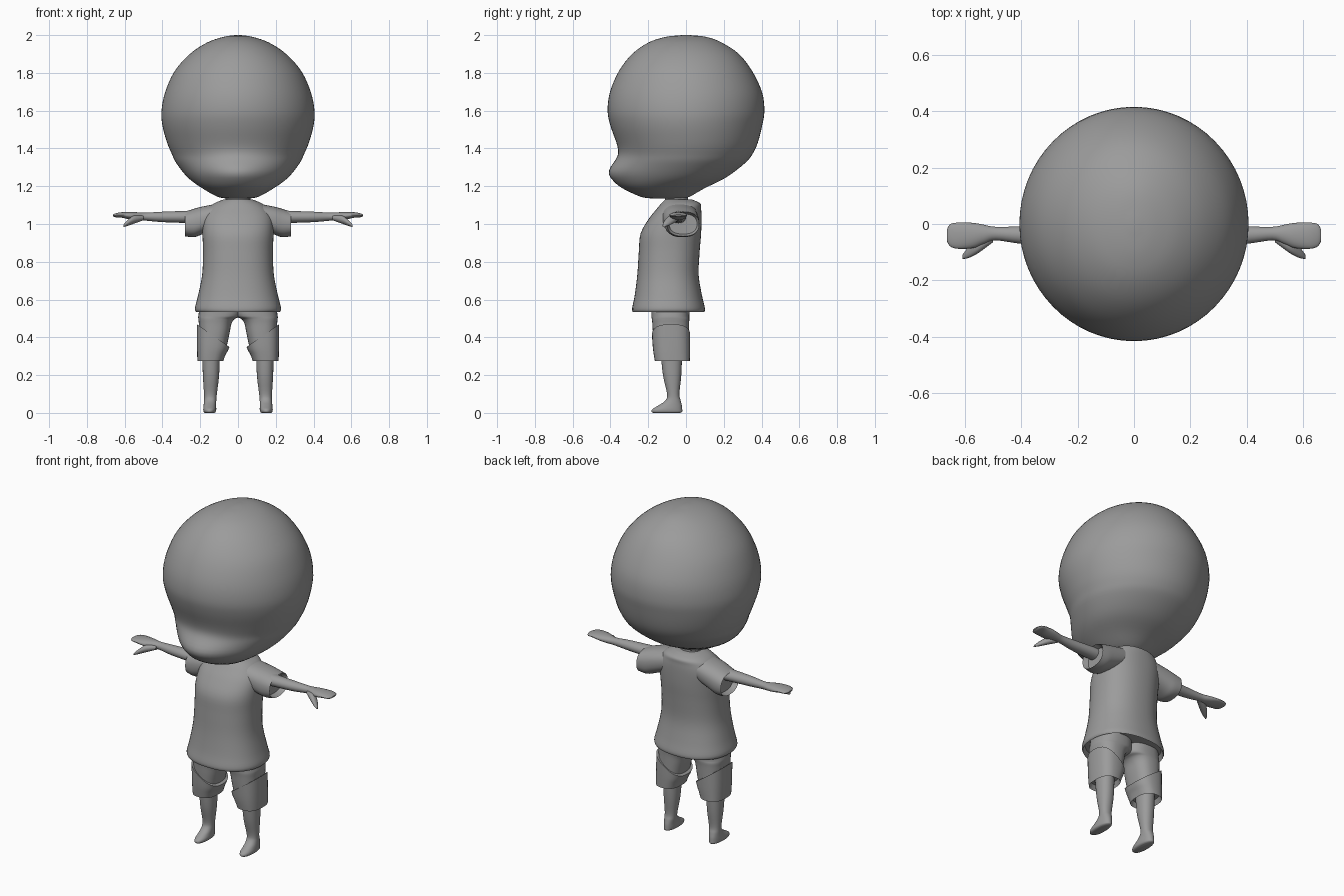
import bpy, bmesh, math

if "Cube" in bpy.data.objects:
    bpy.data.objects.remove(bpy.data.objects["Cube"])

grey = bpy.data.materials.new("plain grey")
grey.diffuse_color = (0.33, 0.33, 0.33, 1)
grey.use_nodes = True
grey.node_tree.nodes["Principled BSDF"].inputs["Base Color"].default_value = grey.diffuse_color


def spline(rows, sub):
    """Smoothly interpolate the ring table."""
    out = []
    for i in range(len(rows) - 1):
        a, b = rows[max(i - 1, 0)], rows[i]
        c, d = rows[i + 1], rows[min(i + 2, len(rows) - 1)]
        for s in range(sub):
            t = s / sub
            out.append([0.5 * (2 * q + (r - p) * t + (2 * p - 5 * q + 4 * r - w) * t * t
                               + (3 * q - p - 3 * r + w) * t ** 3)
                        for p, q, r, w in zip(a, b, c, d)])
    return out + [list(rows[-1])]


def loft(name, rows, axis="Z", n=32, sub=4, power=2.0, mirror=False, hollow=None, shape=None):
    """Loft ovals; each row is (position, low1, high1, low2, high2) across the axis."""
    bm = bmesh.new()
    rings = []
    for t, a0, a1, b0, b1 in spline(rows, sub):
        ring = []
        for k in range(n):
            ang = 2 * math.pi * k / n
            c, s = math.cos(ang), math.sin(ang)
            u = math.copysign(abs(c) ** (2 / power), c)
            v = math.copysign(abs(s) ** (2 / power), s)
            a = (a0 + a1) / 2 + (a1 - a0) / 2 * u
            b = (b0 + b1) / 2 + (b1 - b0) / 2 * v
            co = (a, b, t) if axis == "Z" else (t, a, b)
            ring.append(bm.verts.new(co))
        rings.append(ring)
    for r, q in zip(rings, rings[1:]):
        for k in range(n):
            j = (k + 1) % n
            bm.faces.new((r[k], r[j], q[j], q[k]))
    caps = {"start": bm.faces.new(rings[0][::-1]), "end": bm.faces.new(rings[-1])}
    bmesh.ops.recalc_face_normals(bm, faces=bm.faces)
    # recessed openings for hems
    if hollow:
        bmesh.ops.inset_individual(bm, faces=[caps[hollow]], thickness=0.012, depth=-0.03)
    if shape:
        for v in bm.verts:
            shape(v.co)
    me = bpy.data.meshes.new(name)
    bm.to_mesh(me)
    bm.free()
    me.materials.append(grey)
    ob = bpy.data.objects.new(name, me)
    bpy.context.collection.objects.link(ob)
    if mirror:
        ob.modifiers.new("mirror", "MIRROR")
    bpy.ops.object.select_all(action="DESELECT")
    ob.select_set(True)
    bpy.context.view_layer.objects.active = ob
    bpy.ops.object.shade_smooth_by_angle(angle=math.radians(40))
    return ob


def centred(rows):
    return [(z, -w, w, f, b) for z, w, f, b in rows]


def muzzle(co):
    """Push the lower face forward in a soft bulge."""
    front = min(1, max(0, -co.y / .2))
    co.y -= .10 * front * math.exp(-((co.z - 1.26) / .08) ** 2 - (co.x / .24) ** 2)


def slant(co):
    """Raise the outer side of a cuff's top edge and lower the inner side."""
    co.z += .7 * (co.x - .14) * max(0, co.z - .31) / .105


# Large head with a low muzzle bulge
loft("head", centred([
    (1.135, .06, -.17, -.02), (1.145, .11, -.23, .02), (1.19, .19, -.292, .10),
    (1.245, .265, -.302, .21), (1.32, .325, -.33, .31), (1.37, .35, -.345, .352),
    (1.43, .375, -.367, .38), (1.52, .40, -.40, .403), (1.60, .405, -.415, .415),
    (1.70, .385, -.402, .402), (1.81, .335, -.355, .35), (1.90, .255, -.285, .28),
    (1.96, .165, -.20, .19), (1.99, .08, -.11, .11), (2.0, .015, -.02, .02)]),
    n=64, shape=muzzle)

loft("neck", centred([(1.06, .065, -.11, .01), (1.16, .065, -.11, .01)]), sub=1)

# Shirt body and sleeves
loft("shirt", centred([
    (.535, .222, -.282, .098), (.555, .228, -.285, .10), (.62, .212, -.272, .085),
    (.73, .19, -.258, .067), (.85, .185, -.25, .072), (.95, .188, -.24, .08),
    (1.03, .185, -.195, .082), (1.08, .16, -.155, .08), (1.11, .125, -.13, .075),
    (1.13, .075, -.11, .03)]), n=48, power=2.3, hollow="start")
loft("sleeve", [
    (.10, -.13, .06, .98, 1.11), (.19, -.12, .067, .945, 1.092),
    (.235, -.11, .07, .93, 1.08), (.28, -.10, .07, .935, 1.065)],
    axis="X", power=2.4, mirror=True, hollow="end")

# Arms with mitten hands
loft("arm", [
    (.20, -.08, 0, 1.0, 1.075), (.27, -.08, 0, 1.005, 1.07), (.40, -.07, -.008, 1.01, 1.065),
    (.49, -.058, -.01, 1.018, 1.06), (.53, -.07, -.003, 1.02, 1.062),
    (.57, -.085, .004, 1.024, 1.064), (.62, -.088, .005, 1.034, 1.062),
    (.65, -.08, 0, 1.036, 1.056), (.663, -.06, -.02, 1.042, 1.05)],
    axis="X", n=24, mirror=True)
loft("thumb", [
    (.50, -.065, -.03, 1.02, 1.045), (.55, -.102, -.05, 1.002, 1.045),
    (.585, -.12, -.08, .99, 1.02), (.607, -.124, -.108, .984, .996)],
    axis="X", n=16, mirror=True)

# Shorts and their slanted lower panels
loft("shorts", [
    (.33, .064, .205, -.168, .014), (.42, .045, .205, -.175, .015),
    (.47, .035, .207, -.178, .016), (.497, .018, .21, -.181, .018),
    (.515, -.012, .21, -.183, .018), (.57, -.012, .20, -.185, .02)], power=2.5, mirror=True)
loft("shorts_cuff", [
    (.275, .078, .215, -.165, .02), (.34, .057, .217, -.175, .022),
    (.415, .045, .218, -.18, .022)], power=2.6, mirror=True, hollow="start", shape=slant)

# Legs and feet
loft("leg", [
    (.33, .095, .19, -.135, -.02), (.20, .10, .186, -.122, -.025),
    (.10, .112, .18, -.10, -.035), (.065, .115, .18, -.11, -.028),
    (.04, .116, .182, -.145, -.022), (.02, .115, .184, -.178, -.02),
    (.006, .118, .182, -.182, -.02), (0, .125, .175, -.172, -.03)],
    n=24, power=2.2, mirror=True)
